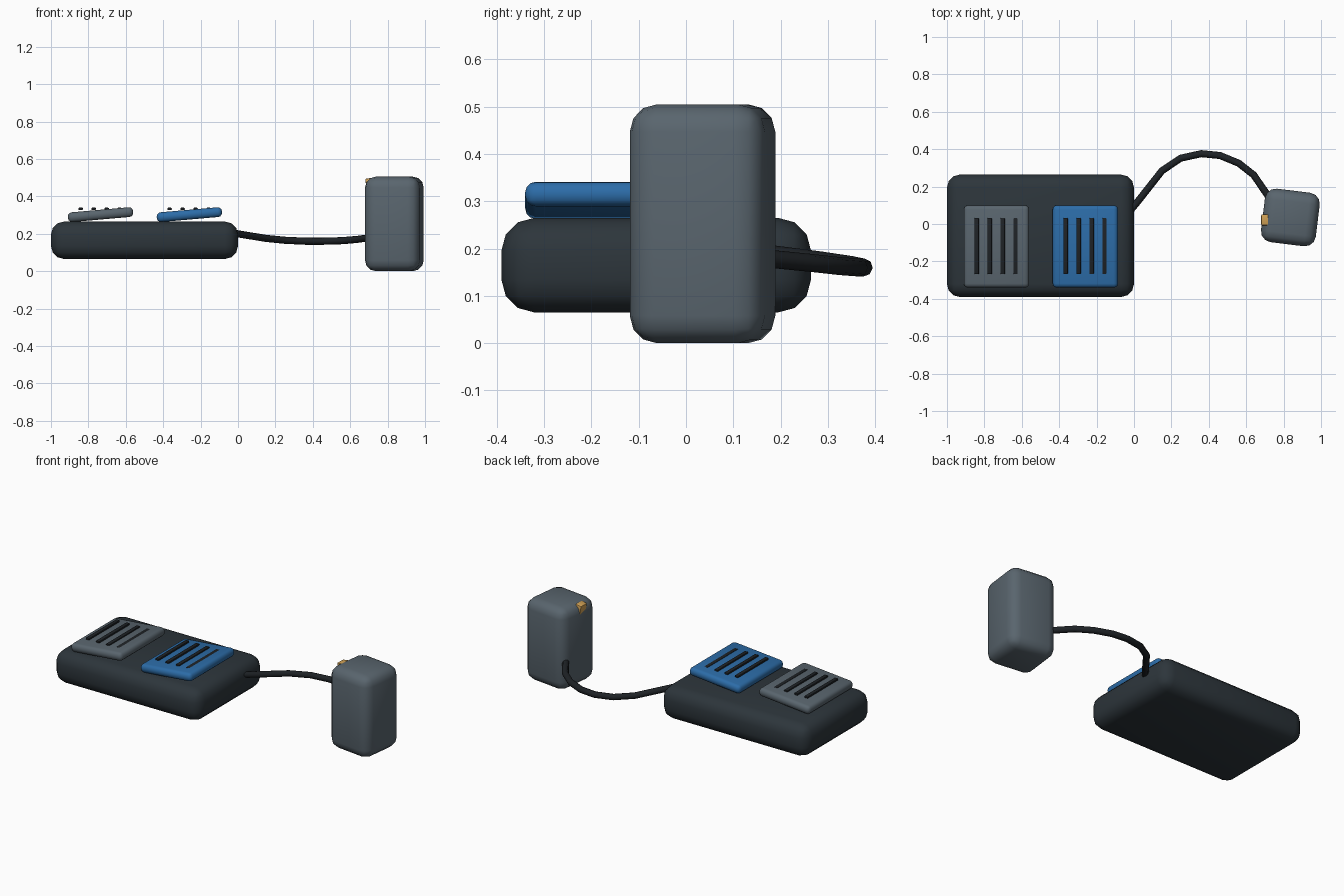
import bpy
from math import radians

cube = bpy.data.objects.get("Cube")
if cube:
    bpy.data.objects.remove(cube, do_unlink=True)


def material(name, rgb):
    m = bpy.data.materials.new(name)
    m.use_nodes = True
    m.diffuse_color = (*rgb, 1)
    m.node_tree.nodes["Principled BSDF"].inputs["Base Color"].default_value = (*rgb, 1)
    return m


charcoal = material("charcoal", (0.026, 0.036, 0.044))
grey = material("slate grey", (0.1, 0.13, 0.155))
blue = material("blue", (0.025, 0.15, 0.39))
black = material("rubber black", (0.013, 0.016, 0.019))
gold = material("gold", (0.62, 0.35, 0.09))


def rounded_box(name, center, size, bevel, mat, rot=(0, 0, 0), segments=3):
    bpy.ops.mesh.primitive_cube_add(size=1, location=center)
    ob = bpy.context.object
    ob.name = name
    ob.scale = size
    bpy.ops.object.transform_apply(location=False, rotation=False, scale=True)
    ob.rotation_euler = [radians(a) for a in rot]
    mod = ob.modifiers.new("rounding", 'BEVEL')
    mod.width = bevel
    mod.segments = segments
    bpy.ops.object.modifier_apply(modifier=mod.name)
    ob.data.materials.append(mat)
    bpy.ops.object.shade_smooth_by_angle(angle=radians(35))
    return ob


# Main body
rounded_box("base", (-0.5, -0.063, 0.165), (1.0, 0.655, 0.2), 0.07, charcoal)

# Two tilted pedals with raised grip bars
for side, x, mat in (("right", -0.735, grey), ("left", -0.26, blue)):
    rounded_box(side + "_pedal", (x, -0.12, 0.302), (0.35, 0.44, 0.052),
                0.022, mat, rot=(0, -5, 0))
    for i in range(4):
        rounded_box(f"{side}_grip_{i + 1}", (x - 0.106 + 0.0695 * i, -0.118, 0.333),
                    (0.024, 0.3, 0.012), 0.004, black, segments=2)

# Power adapter with a small indicator near its top edge
rounded_box("adapter", (0.836, 0.035, 0.2525), (0.295, 0.288, 0.505), 0.058, grey,
            rot=(0, 0, -7))
rounded_box("indicator", (0.705, 0.022, 0.462), (0.04, 0.06, 0.07), 0.006, gold,
            rot=(0, -10, 0), segments=2)

# Cable sweeping behind from base to adapter
path = [(-0.03, 0.06, 0.205), (0.02, 0.12, 0.196), (0.15, 0.285, 0.175),
        (0.25, 0.352, 0.165), (0.36, 0.376, 0.16), (0.46, 0.366, 0.16),
        (0.56, 0.325, 0.163), (0.64, 0.262, 0.17), (0.71, 0.16, 0.18),
        (0.75, 0.1, 0.19)]
curve = bpy.data.curves.new("cable", 'CURVE')
curve.dimensions = '3D'
curve.bevel_depth = 0.019
curve.bevel_resolution = 2
curve.use_fill_caps = True
spline = curve.splines.new('POLY')
spline.points.add(len(path) - 1)
for point, co in zip(spline.points, path):
    point.co = (*co, 1)
curve.materials.append(black)
cable = bpy.data.objects.new("cable", curve)
bpy.context.collection.objects.link(cable)
